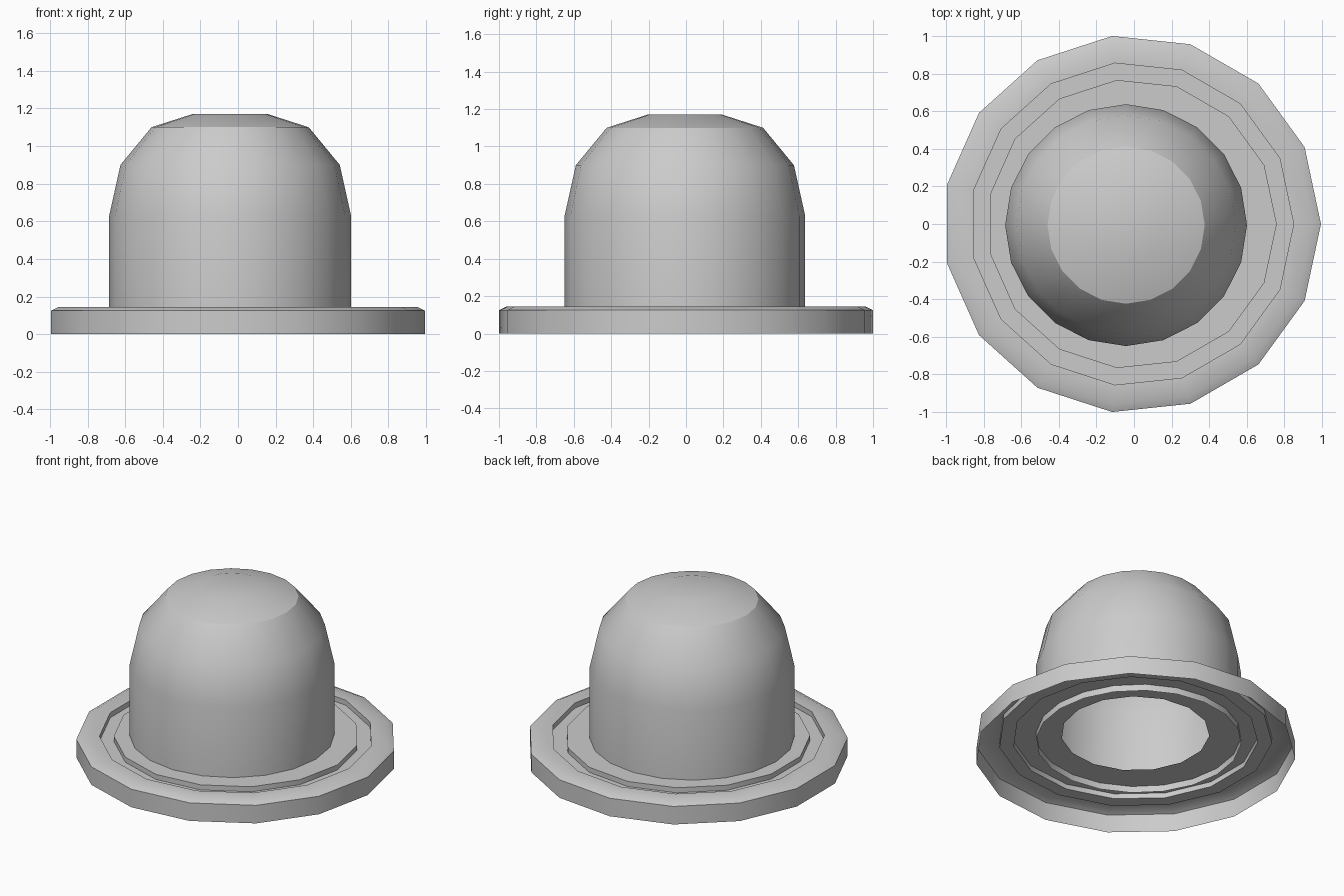
import bpy, bmesh, math

if "Cube" in bpy.data.objects:
    bpy.data.objects.remove(bpy.data.objects["Cube"])


def lathe(name, profile, sides, centre, cap=False):
    """Revolve (radius, z) points into an open shell, optionally capped at the end."""
    bm = bmesh.new()
    rings = []
    for r, z in profile:
        rings.append([bm.verts.new((centre[0] + r * math.cos(math.tau * i / sides),
                                    centre[1] + r * math.sin(math.tau * i / sides), z))
                      for i in range(sides)])
    for a, b in zip(rings, rings[1:]):
        for i in range(sides):
            j = (i + 1) % sides
            bm.faces.new((a[i], a[j], b[j], b[i]))
    if cap:
        bm.faces.new(rings[-1])
    mesh = bpy.data.meshes.new(name)
    bm.to_mesh(mesh)
    bm.free()
    obj = bpy.data.objects.new(name, mesh)
    bpy.context.collection.objects.link(obj)
    bpy.ops.object.select_all(action='DESELECT')
    obj.select_set(True)
    bpy.context.view_layer.objects.active = obj
    bpy.ops.object.shade_smooth_by_angle(angle=math.radians(30))
    return obj


# Hollow base flange with a groove on top and a hole under the dome
lathe("base_flange",
      [(1.005, 0), (1.005, 0.125), (0.963, 0.145), (0.86, 0.145), (0.86, 0.11),
       (0.77, 0.11), (0.77, 0.145), (0.465, 0.145)],
      15, (-0.011, 0))

# Dome shell, its open lower edge reaching just below the flange
lathe("dome",
      [(0.643, 0.10), (0.643, 0.63), (0.583, 0.90), (0.418, 1.10), (0.20, 1.17)],
      20, (-0.042, -0.006), cap=True)
